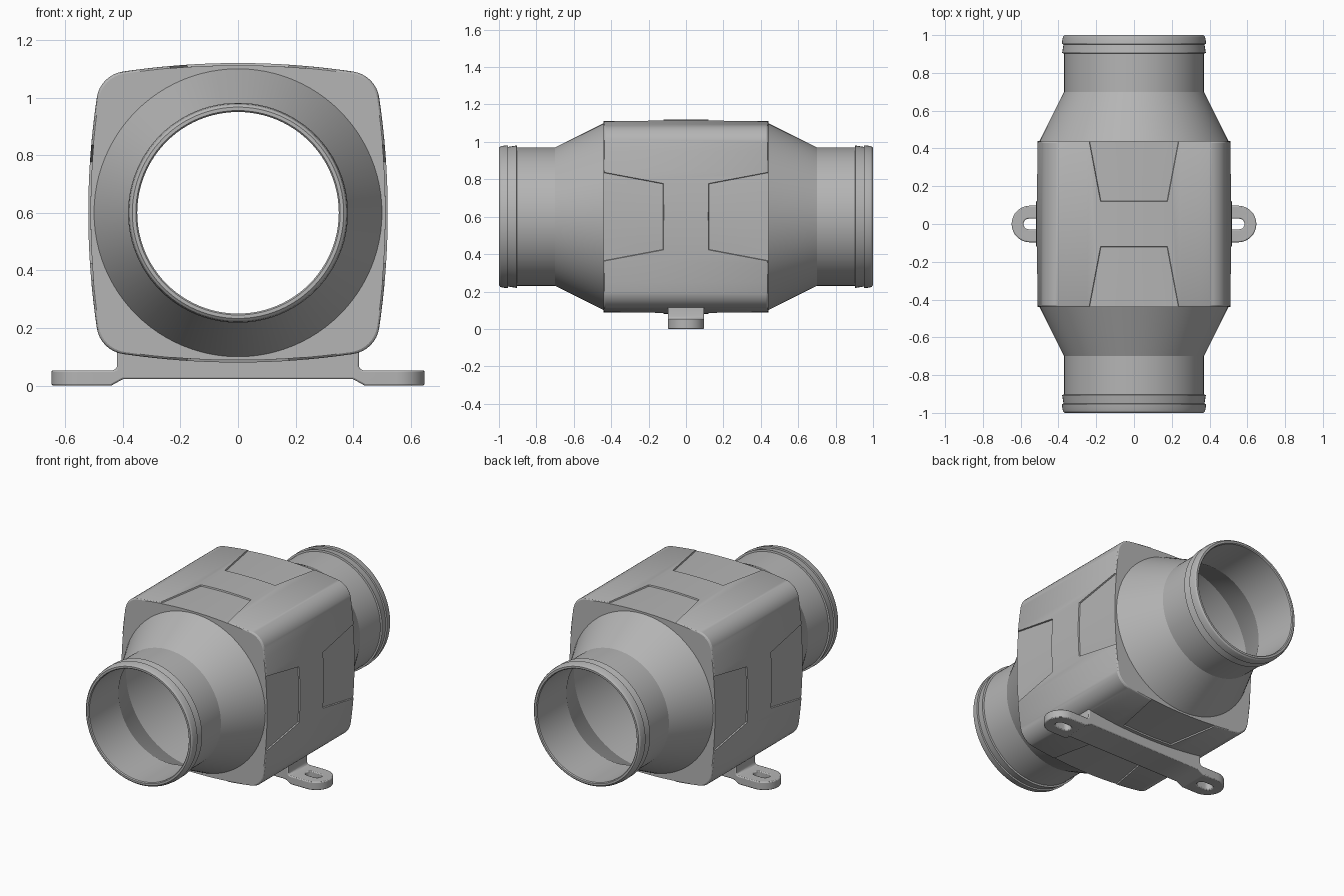
import bpy, bmesh, math

AXIS = 0.6          # height of the duct axis
BULGE = 0.52        # half width of the housing at mid side
CURVE = 2.7         # radius of the bulged sides

old = bpy.data.objects.get("Cube")
if old:
    bpy.data.objects.remove(old, do_unlink=True)

grey = bpy.data.materials.new("grey_plastic")
grey.use_nodes = True
colour = (0.46, 0.46, 0.46, 1)
grey.diffuse_color = colour
grey.node_tree.nodes["Principled BSDF"].inputs["Base Color"].default_value = colour


def make(name, bm):
    bmesh.ops.recalc_face_normals(bm, faces=bm.faces)
    mesh = bpy.data.meshes.new(name)
    bm.to_mesh(mesh)
    bm.free()
    mesh.materials.append(grey)
    obj = bpy.data.objects.new(name, mesh)
    bpy.context.collection.objects.link(obj)
    return obj


def activate(obj):
    bpy.ops.object.select_all(action='DESELECT')
    obj.select_set(True)
    bpy.context.view_layer.objects.active = obj


def loft(bm, rings, cap=True):
    """Bridge equal rings of points; cap the ends or close the loop of rings."""
    loops = [[bm.verts.new(p) for p in ring] for ring in rings]
    n = len(loops[0])
    pairs = list(zip(loops, loops[1:]))
    if not cap:
        pairs.append((loops[-1], loops[0]))
    for a, b in pairs:
        for i in range(n):
            j = (i + 1) % n
            bm.faces.new((a[i], a[j], b[j], b[i]))
    if cap:
        bm.faces.new(loops[0])
        bm.faces.new(loops[-1])


def boolean(obj, cutter, operation='DIFFERENCE'):
    activate(obj)
    mod = obj.modifiers.new("cut", 'BOOLEAN')
    mod.object, mod.operation, mod.solver = cutter, operation, 'EXACT'
    bpy.ops.object.modifier_apply(modifier=mod.name)
    bpy.data.objects.remove(cutter, do_unlink=True)


def smooth(obj, degrees=30):
    activate(obj)
    bpy.ops.object.shade_smooth_by_angle(angle=math.radians(degrees))


def side(x):
    return BULGE - x * x / (2 * CURVE)


def quarter_turns(x, z, k):
    for _ in range(k):
        x, z = z, -x
    return x, z


def circle(r, y, n=96):
    return [(r * math.sin(math.tau * i / n), y, AXIS + r * math.cos(math.tau * i / n))
            for i in range(n)]


# Housing: bulged rounded square, lofted along y with softened end edges
edge = 0.4
tilt = math.atan(edge / CURVE)
radius = (side(edge) - edge) / (math.cos(tilt) - math.sin(tilt))
centre = edge - radius * math.sin(tilt)
quarter = [(edge * (i / 8 - 1), side(edge * (i / 8 - 1))) for i in range(16)]
for i in range(9):
    a = tilt + (math.pi / 2 - 2 * tilt) * i / 8
    quarter.append((centre + radius * math.sin(a), centre + radius * math.cos(a)))
# the last corner point coincides with the start of the next side
outline = [quarter_turns(x, z, k) for k in range(4) for x, z in quarter[:-1]]


def section(y, scale):
    return [(x * scale, y, AXIS + z * scale) for x, z in outline]


bm = bmesh.new()
ends = [(0.44, 0.986), (0.437, 0.994), (0.43, 1.0)]
loft(bm, [section(-y, s) for y, s in ends] + [section(y, s) for y, s in reversed(ends)])
housing = make("housing", bm)

# Shallow tapered recesses at both ends of all four sides
bm = bmesh.new()
steps = 10
for k in range(4):
    for end in (-1, 1):
        rings = []
        for y, half in ((0.122, 0.175), (0.46, 0.239)):
            floor, top = [], []
            for i in range(steps + 1):
                u = 2 * i / steps - 1
                floor.append((u * half, side(u * half) - 0.008))
                top.append((u * (half + 0.012), side(u * half) + 0.03))
            ring = []
            for index, (x, z) in enumerate(floor + top[::-1]):
                x, z = quarter_turns(x, z, k)
                shift = 0.012 if index > steps and y < 0.2 else 0
                ring.append((x, end * (y - shift), AXIS + z))
            rings.append(ring)
        loft(bm, rings)
boolean(housing, make("recess_cutter", bm))

# Bore through the housing
bm = bmesh.new()
loft(bm, [circle(0.49, -0.6), circle(0.49, 0.6)])
boolean(housing, make("bore_cutter", bm))
smooth(housing, 25)

# Duct: hollow lathe with cones, spigots and two barbs at each end
outer = [(0.5, 0.44), (0.37, 0.7), (0.37, 0.903), (0.381, 0.905), (0.373, 0.951),
         (0.382, 0.953), (0.379, 0.98), (0.375, 0.993), (0.367, 1.0)]
inner = [(0.355, 1.0), (0.35, 0.994), (0.35, 0.7), (0.48, 0.44)]
half = outer + inner
profile = half + [(r, -y) for r, y in reversed(half)]
bm = bmesh.new()
loft(bm, [circle(r, y) for r, y in profile], cap=False)
smooth(make("duct", bm), 22)


# Mounting bracket: front profile extruded, then trimmed to rounded tabs
def stadium(x0, x1, r, z0, z1):
    bm = bmesh.new()
    pts = []
    for i in range(34):
        a = math.pi * (i % 17) / 16 - math.pi / 2
        s, x = (1, x1 - r) if i < 17 else (-1, x0 + r)
        pts.append((x + s * r * math.cos(a), s * r * math.sin(a)))
    loft(bm, [[(x, y, z) for x, y in pts] for z in (z0, z1)])
    return make("bracket_cutter", bm)


right = [(0.4, 0.022), (0.44, 0), (0.66, 0), (0.66, 0.053), (0.435, 0.053),
         (0.424, 0.057), (0.42, 0.068), (0.42, 0.13), (0.3, 0.13)]
shape = right + [(-x, z) for x, z in reversed(right)]
bm = bmesh.new()
loft(bm, [[(x, y, z) for x, z in shape] for y in (-0.12, 0.12)])
bracket = make("mounting_bracket", bm)
boolean(bracket, stadium(-0.648, 0.648, 0.097, -0.1, 0.3), 'INTERSECT')
for x0, x1 in ((-0.585, -0.48), (0.48, 0.585)):
    boolean(bracket, stadium(x0, x1, 0.028, -0.1, 0.2))
bevel = bracket.modifiers.new("soft_edges", 'BEVEL')
bevel.width, bevel.segments = 0.006, 2
bevel.limit_method, bevel.angle_limit = 'ANGLE', math.radians(50)
smooth(bracket)
